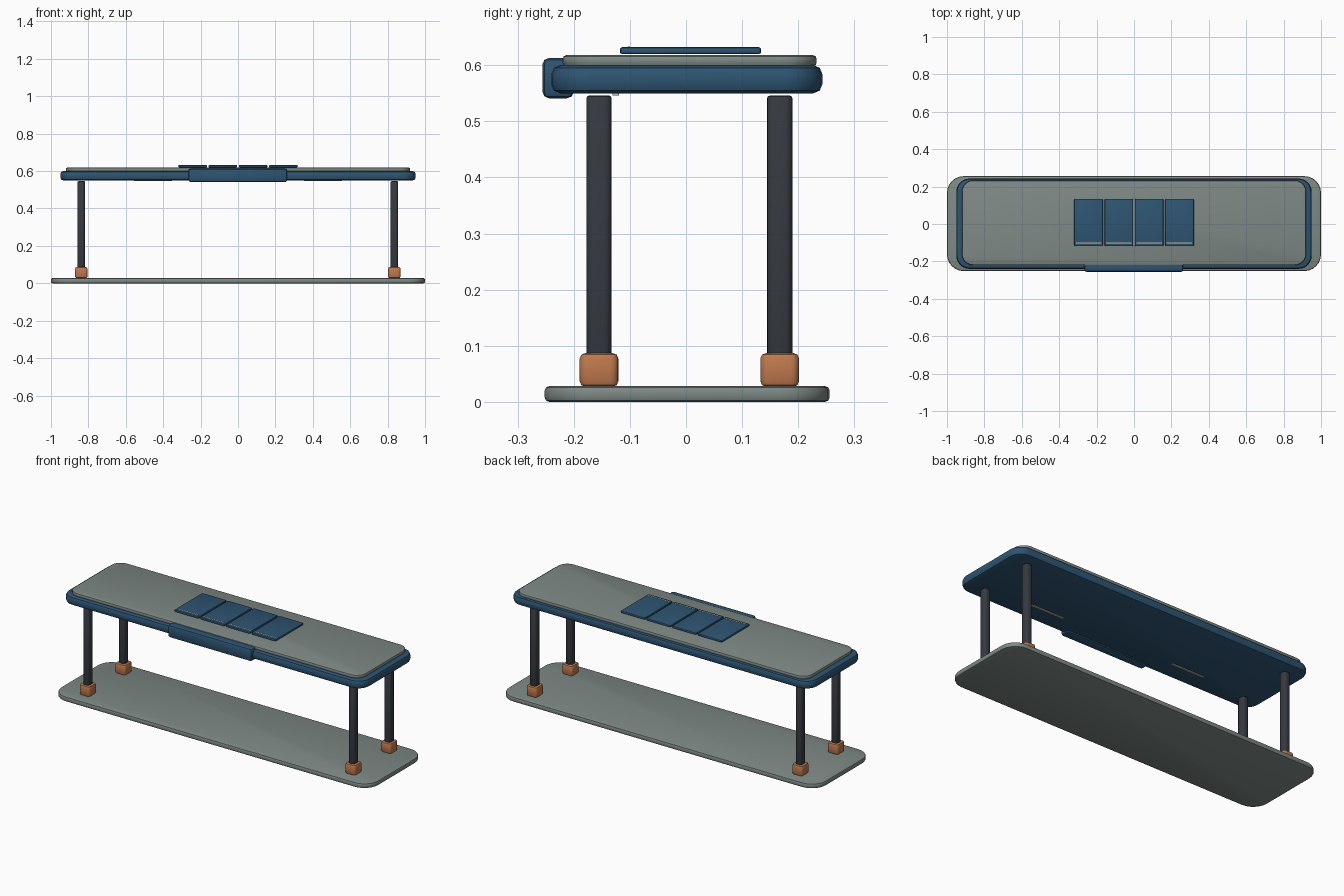
import bpy
import bmesh
import math

default = bpy.data.objects.get("Cube")
if default:
    bpy.data.objects.remove(default, do_unlink=True)


def make_material(name, rgb):
    mat = bpy.data.materials.new(name)
    mat.use_nodes = True
    color = (*rgb, 1)
    mat.diffuse_color = color
    mat.node_tree.nodes["Principled BSDF"].inputs["Base Color"].default_value = color
    return mat


concrete = make_material("concrete grey", (0.21, 0.25, 0.235))
blue = make_material("deep blue", (0.027, 0.09, 0.17))
steel = make_material("dark steel", (0.037, 0.043, 0.053))
copper = make_material("copper", (0.52, 0.19, 0.075))
lamp = make_material("warm beige", (0.62, 0.52, 0.36))


def slab(name, mat, x, y, z, corner=0.0, edge=0.0, steps=4):
    """Box between (low, high) limits with rounded plan corners and eased rims."""
    bm = bmesh.new()
    bmesh.ops.create_cube(bm, size=1)
    for v in bm.verts:
        for axis, (low, high) in enumerate((x, y, z)):
            v.co[axis] = high if v.co[axis] > 0 else low
    if corner:
        upright = [e for e in bm.edges
                   if abs(e.verts[0].co.z - e.verts[1].co.z) > 1e-6]
        bmesh.ops.bevel(bm, geom=upright, offset=corner, segments=steps,
                        profile=0.5, affect='EDGES')
    if edge:
        rims = [e for e in bm.edges
                if abs(e.verts[0].co.z - e.verts[1].co.z) < 1e-6]
        bmesh.ops.bevel(bm, geom=rims, offset=edge, segments=2,
                        profile=0.5, affect='EDGES')
    bmesh.ops.recalc_face_normals(bm, faces=bm.faces)
    mesh = bpy.data.meshes.new(name)
    bm.to_mesh(mesh)
    bm.free()
    mesh.materials.append(mat)
    obj = bpy.data.objects.new(name, mesh)
    bpy.context.collection.objects.link(obj)
    bpy.ops.object.select_all(action='DESELECT')
    obj.select_set(True)
    bpy.context.view_layer.objects.active = obj
    bpy.ops.object.shade_smooth_by_angle(angle=math.radians(35))
    return obj


def around(center, size):
    return center - size / 2, center + size / 2


# Ground slab, canopy frame and roof cap
slab("base_slab", concrete, (-1, 1), (-0.252, 0.256), (0, 0.028), 0.09, 0.008, 6)
slab("canopy_frame", blue, (-0.95, 0.95), (-0.24, 0.243), (0.55, 0.6), 0.07, 0.016, 6)
slab("roof_cap", concrete, (-0.92, 0.92), (-0.22, 0.233), (0.598, 0.618), 0.06, 0.007, 6)

# Front fascia board
slab("fascia_board", blue, (-0.265, 0.263), (-0.256, -0.2), (0.541, 0.613), 0.012, 0.012, 2)

# Posts standing in copper footings
for side, px in (("right", -0.838), ("left", 0.836)):
    for end, py in (("front", -0.155), ("back", 0.167)):
        slab(f"{end}_{side}_post", steel, around(px, 0.04), around(py, 0.045),
             (0.028, 0.546), 0.014, 0.005)
        slab(f"{end}_{side}_footing", copper, around(px, 0.066), around(py, 0.069),
             (0.027, 0.087), 0.014, 0.01)

# Row of roof panels, each with a thin strip near the front edge
for i in range(4):
    cx = (i - 1.5) * 0.162
    slab(f"roof_panel_{i + 1}", blue, around(cx, 0.153), (-0.118, 0.134),
         (0.62, 0.632), 0.006, 0.004, 2)
    slab(f"panel_strip_{i + 1}", lamp, around(cx, 0.136), around(-0.102, 0.004),
         (0.631, 0.633))

# Light strips under the canopy
for side, cx in (("right", -0.455), ("left", 0.455)):
    slab(f"{side}_light_strip", lamp, around(cx, 0.204), around(-0.125, 0.012),
         (0.546, 0.551), 0.002)
